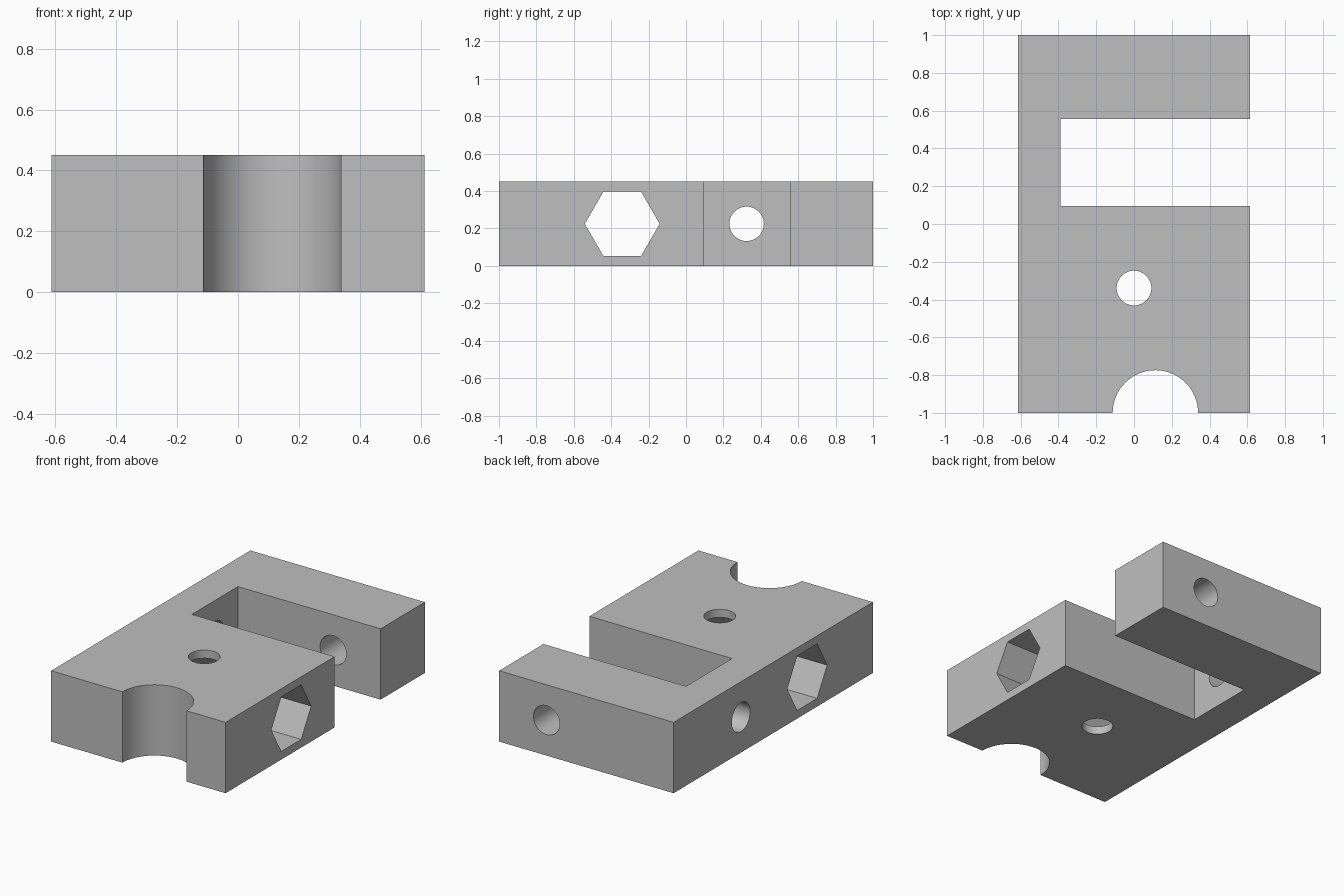
import bpy
import bmesh
from math import cos, sin, pi, radians

cube = bpy.data.objects.get("Cube")
if cube:
    bpy.data.objects.remove(cube, do_unlink=True)

HALF_W, HALF_L, HEIGHT = 0.613, 1.0, 0.45
MID_Z = HEIGHT / 2
HOLE_R = 0.092

grey = bpy.data.materials.new("plain grey")
grey.use_nodes = True
grey.diffuse_color = (0.52, 0.52, 0.52, 1)
grey.node_tree.nodes["Principled BSDF"].inputs["Base Color"].default_value = (0.52, 0.52, 0.52, 1)


def cutter(name, sides, radius, depth, location, rotation=(0, 0, 0)):
    bpy.ops.mesh.primitive_cylinder_add(vertices=sides, radius=radius, depth=depth,
                                        location=location, rotation=rotation)
    obj = bpy.context.object
    obj.name = name
    obj.hide_render = True
    return obj


# Block outline with the round front notch and the side slot
NOTCH_X, NOTCH_R, STEPS = 0.113, 0.226, 32
SLOT_X, SLOT_FRONT, SLOT_BACK = -0.39, 0.094, 0.556
outline = [(-HALF_W, -HALF_L)]
for i in range(STEPS + 1):
    a = pi - pi * i / STEPS
    outline.append((NOTCH_X + NOTCH_R * cos(a), -HALF_L + NOTCH_R * sin(a)))
outline += [(HALF_W, -HALF_L), (HALF_W, SLOT_FRONT), (SLOT_X, SLOT_FRONT),
            (SLOT_X, SLOT_BACK), (HALF_W, SLOT_BACK), (HALF_W, HALF_L), (-HALF_W, HALF_L)]

bm = bmesh.new()
base = bm.faces.new([bm.verts.new((x, y, 0)) for x, y in outline])
top = bmesh.ops.extrude_face_region(bm, geom=[base])["geom"]
bmesh.ops.translate(bm, vec=(0, 0, HEIGHT),
                    verts=[v for v in top if isinstance(v, bmesh.types.BMVert)])
bmesh.ops.recalc_face_normals(bm, faces=bm.faces)
mesh = bpy.data.meshes.new("slotted_block")
bm.to_mesh(mesh)
bm.free()
mesh.materials.append(grey)
block = bpy.data.objects.new("slotted_block", mesh)
bpy.context.collection.objects.link(block)

# Hexagonal tunnel, vertical hole, side wall hole and rear arm hole
ALONG_X, ALONG_Y = (0, pi / 2, 0), (pi / 2, 0, 0)
cutters = [
    cutter("hex_tunnel_cutter", 6, 0.2, 2, (0, -0.341, MID_Z), ALONG_X),
    cutter("vertical_hole_cutter", 48, HOLE_R, 2, (0, -0.339, MID_Z)),
    cutter("wall_hole_cutter", 48, HOLE_R, 0.6, (-0.5, 0.324, MID_Z), ALONG_X),
    cutter("arm_hole_cutter", 48, HOLE_R, 0.7, (0.28, 0.78, MID_Z), ALONG_Y),
]

bpy.ops.object.select_all(action="DESELECT")
block.select_set(True)
bpy.context.view_layer.objects.active = block
for c in cutters:
    mod = block.modifiers.new(c.name, "BOOLEAN")
    mod.operation = "DIFFERENCE"
    mod.solver = "EXACT"
    mod.object = c
    bpy.ops.object.modifier_apply(modifier=mod.name)
for c in cutters:
    bpy.data.objects.remove(c, do_unlink=True)

bpy.ops.object.shade_smooth_by_angle(angle=radians(30))
